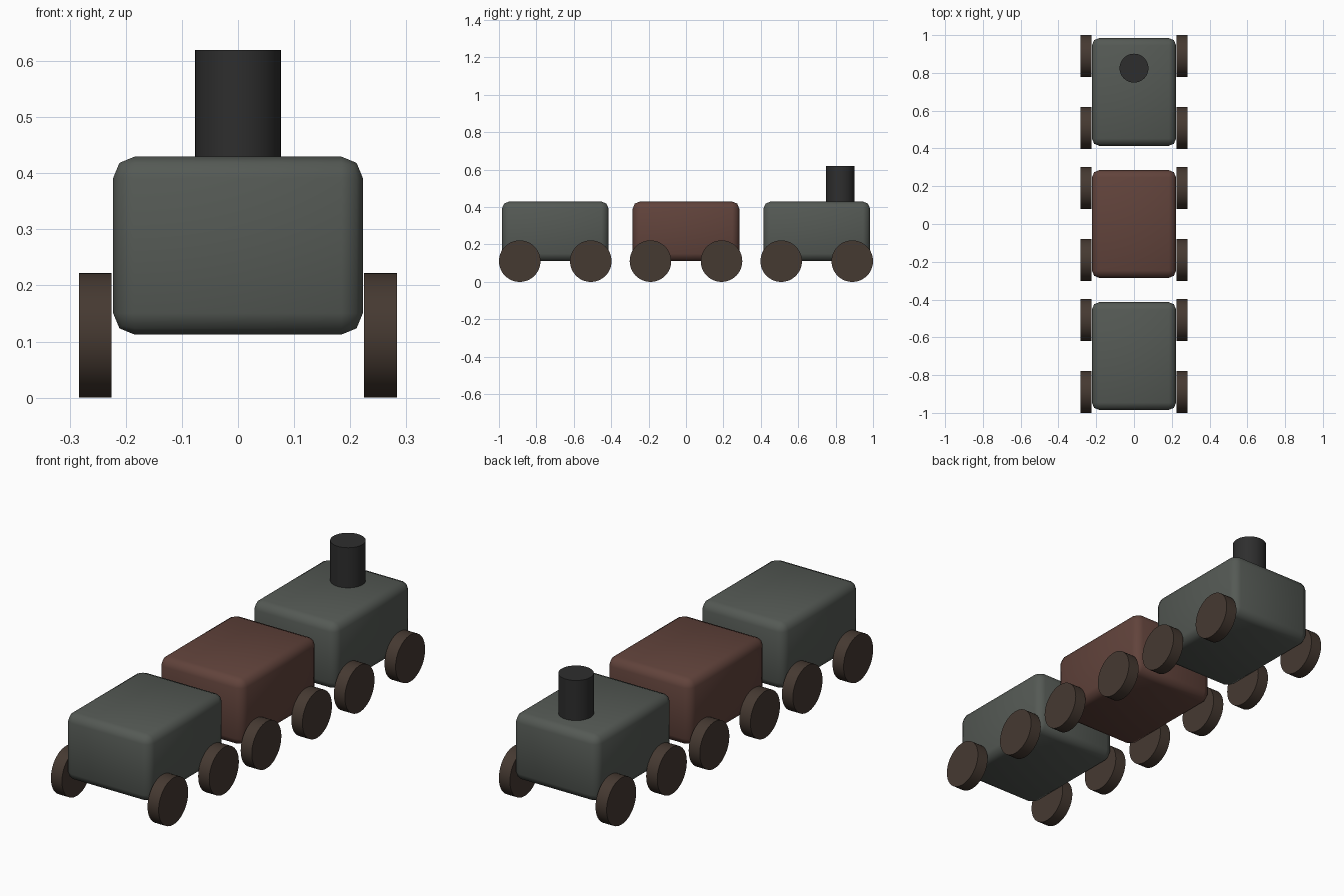
import bpy
import math

if "Cube" in bpy.data.objects:
    bpy.data.objects.remove(bpy.data.objects["Cube"])


def material(name, rgb):
    m = bpy.data.materials.new(name)
    m.diffuse_color = (*rgb, 1.0)
    m.use_nodes = True
    m.node_tree.nodes["Principled BSDF"].inputs["Base Color"].default_value = m.diffuse_color
    return m


GREY = material("grey_green", (0.090, 0.101, 0.090))
RED = material("brown_red", (0.120, 0.056, 0.044))
WHEEL = material("dark_brown", (0.060, 0.041, 0.031))
BLACK = material("charcoal", (0.027, 0.027, 0.027))


def finish(name, mat):
    obj = bpy.context.object
    obj.name = name
    obj.data.materials.append(mat)
    return obj


def cylinder(name, radius, depth, loc, mat, rot=(0, 0, 0)):
    bpy.ops.mesh.primitive_cylinder_add(vertices=48, radius=radius, depth=depth,
                                        location=loc, rotation=rot)
    finish(name, mat)
    bpy.ops.object.shade_smooth_by_angle(angle=math.radians(30))


def body(name, y, mat):
    # rounded box with a two-step bevel
    bpy.ops.mesh.primitive_cube_add(size=1, location=(0, y, 0.271))
    obj = finish(name, mat)
    obj.scale = (0.445, 0.57, 0.317)
    bpy.ops.object.transform_apply(location=False, rotation=False, scale=True)
    bev = obj.modifiers.new("rounding", 'BEVEL')
    bev.width = 0.038
    bev.segments = 2
    bpy.ops.object.modifier_apply(modifier=bev.name)
    bpy.ops.object.shade_smooth_by_angle(angle=math.radians(60))


# three cars, each with a body and four wheels
for car, y, mat in (("engine", 0.699, GREY),
                    ("middle_wagon", 0.0, RED),
                    ("end_wagon", -0.699, GREY)):
    body(car + "_body", y, mat)
    for side, sx in (("left", -1), ("right", 1)):
        for end, dy in (("a", 0.19), ("b", -0.19)):
            cylinder(f"{car}_wheel_{side}_{end}", 0.111, 0.058,
                     (sx * 0.254, y + dy, 0.111), WHEEL, (0, math.pi / 2, 0))

# chimney on the engine, sunk slightly into the roof
cylinder("chimney", 0.0765, 0.20, (0, 0.825, 0.52), BLACK)
